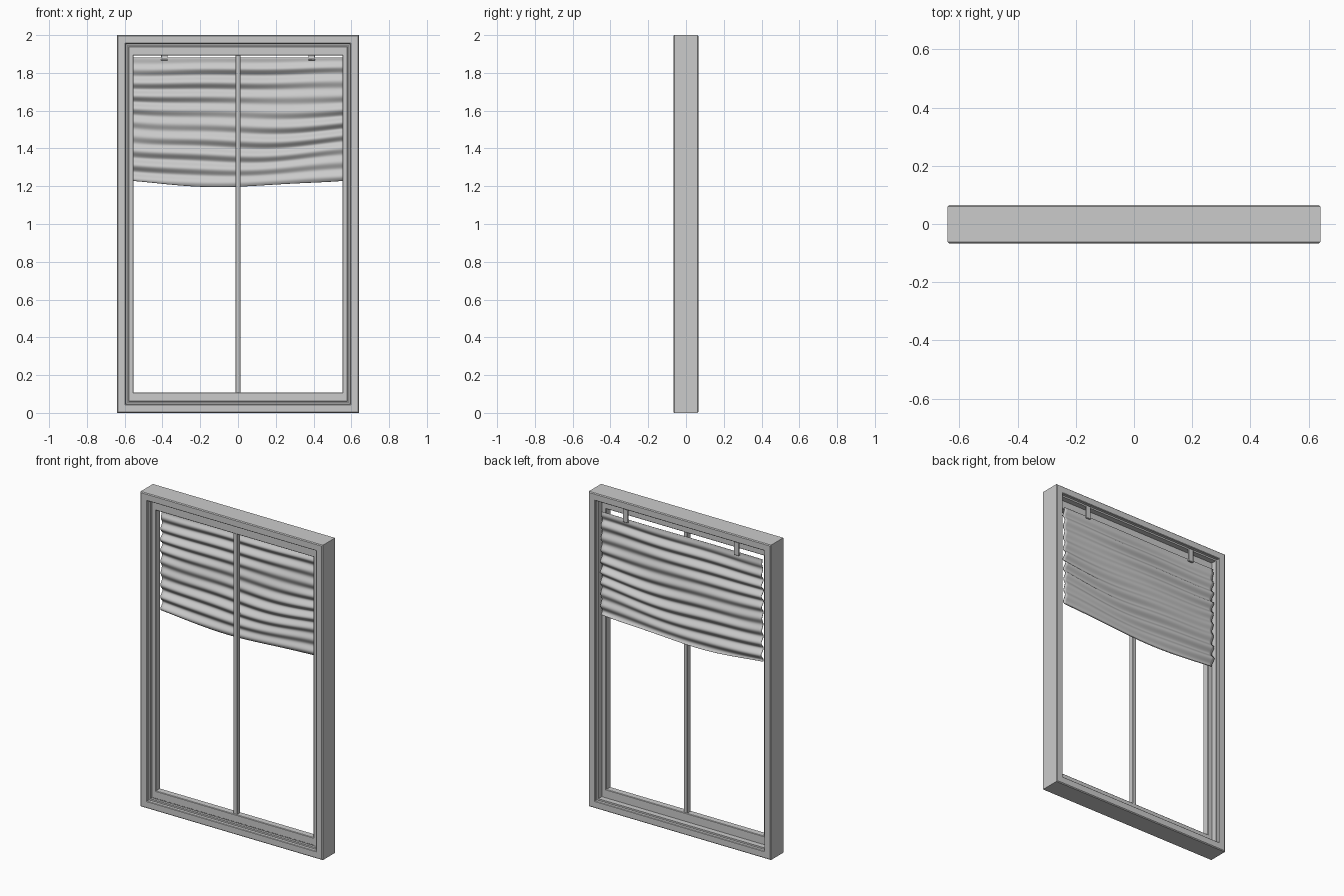
import bpy, bmesh, math

if "Cube" in bpy.data.objects:
    bpy.data.objects.remove(bpy.data.objects["Cube"])

HW, H = 0.64, 2.0


def make(name, bm, smooth=None):
    bmesh.ops.recalc_face_normals(bm, faces=bm.faces)
    me = bpy.data.meshes.new(name)
    bm.to_mesh(me)
    bm.free()
    ob = bpy.data.objects.new(name, me)
    bpy.context.collection.objects.link(ob)
    if smooth:
        bpy.context.view_layer.objects.active = ob
        ob.select_set(True)
        bpy.ops.object.shade_smooth_by_angle(angle=math.radians(smooth))
        ob.select_set(False)
    return ob


def ring(name, profile):
    """Mitred rectangular ring; profile = (side inset, top/bottom inset, y)."""
    bm = bmesh.new()
    loops = []
    for ix, iz, y in profile:
        x, z0, z1 = HW - ix, iz, H - iz
        loops.append([bm.verts.new(c) for c in
                      ((-x, y, z0), (x, y, z0), (x, y, z1), (-x, y, z1))])
    for a, b in zip(loops, loops[1:] + loops[:1]):
        for i in range(4):
            j = (i + 1) % 4
            bm.faces.new((a[i], a[j], b[j], b[i]))
    return make(name, bm)


def box(name, x, y, z, bevel=0.0):
    bm = bmesh.new()
    bmesh.ops.create_cube(bm, size=1)
    for v in bm.verts:
        for k, (lo, hi) in enumerate((x, y, z)):
            v.co[k] = lo if v.co[k] < 0 else hi
    if bevel:
        bmesh.ops.bevel(bm, geom=bm.edges[:], offset=bevel, segments=1, affect='EDGES')
    return make(name, bm)


# Outer frame with chamfered edges and a stepped rebate
c = 0.005
ring("outer_frame", [(0, 0, -.067 + c), (c, c, -.067), (.043, .043, -.067),
                     (.046, .046, -.064), (.046, .046, -.045), (.056, .056, -.045),
                     (.056, .056, .045), (.046, .046, .045), (.046, .046, .062),
                     (.043, .043, .065), (c, c, .065), (0, 0, .065 - c)])

# Inner sash, wider at the top and bottom rails
ring("window_sash", [(.05, .05, -.03), (.06, .06, -.03), (.063, .063, -.034),
                     (.083, .106, -.034), (.086, .109, -.031),
                     (.086, .109, .007), (.083, .106, .01), (.05, .05, .01)])

# Central vertical mullion
box("mullion", (-.013, .013), (-.028, .006), (.1, 1.9), .002)

# Wavy fabric blind hanging behind the sash
bm = bmesh.new()
NX, NZ, FOLDS = 56, 150, 9
rows = []
for j in range(NZ + 1):
    t = j / NZ
    row = []
    for i in range(NX + 1):
        x = -.565 + 1.13 * i / NX
        u = x / .565
        sag = (.02 * (1 - u * u) + .006 * (1 - u * u) * math.sin(3 * u + 9 * t)) * t ** .6
        z = 1.882 - .652 * t - sag * 1.4
        ph = 2 * math.pi * FOLDS * t + .5 * math.sin(2.2 * u + 7 * t) + .25 * math.sin(5 * u + 3)
        amp = (.009 + .003 * math.sin(11 * t + 2 * u)) * min(1, t * 12)
        y = .040 + amp * math.sin(ph) + .002 * math.sin(4 * u + 5 * t)
        row.append(bm.verts.new((x, y, z)))
    rows.append(row)
for a, b in zip(rows, rows[1:]):
    for i in range(NX):
        bm.faces.new((a[i], a[i + 1], b[i + 1], b[i]))
blind = make("fabric_blind", bm, 60)
sol = blind.modifiers.new("thickness", 'SOLIDIFY')
sol.thickness, sol.offset = .004, 0

# Two hanging brackets clipping the blind to the head of the frame
for side, x in (("left", -.39), ("right", .39)):
    box(side + "_bracket", (x - .018, x + .018), (.044, .053), (1.865, 1.95), .002)
    box(side + "_bracket_hook", (x - .018, x + .018), (.028, .048), (1.865, 1.873), .002)
